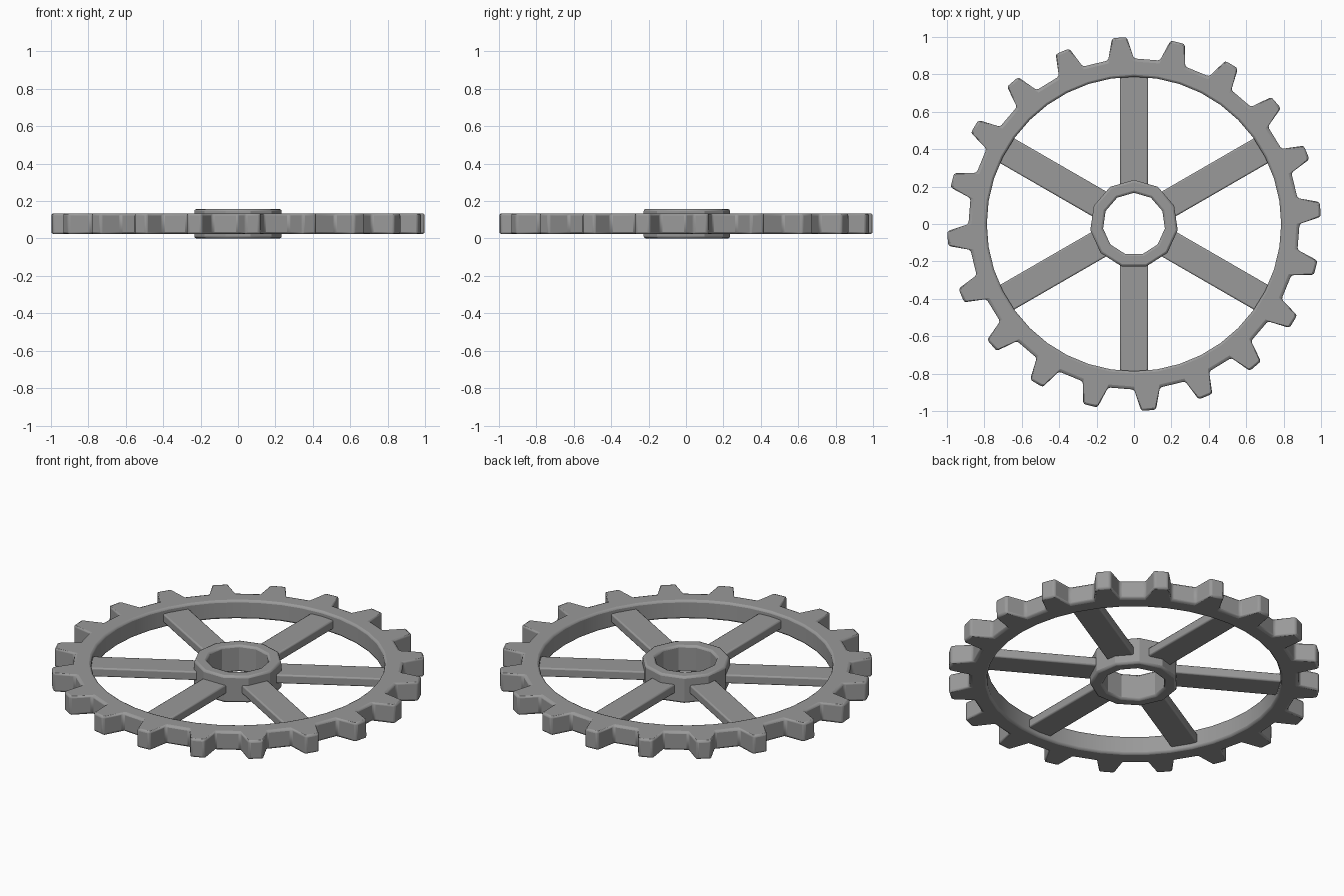
import bpy, bmesh
from math import radians, sin, cos, pi

default = bpy.data.objects.get("Cube")
if default:
    bpy.data.objects.remove(default, do_unlink=True)

# One grey metal for the whole wheel
metal = bpy.data.materials.new("grey_metal")
metal.use_nodes = True
GREY = (0.32, 0.32, 0.32, 1)
metal.diffuse_color = GREY
metal.node_tree.nodes["Principled BSDF"].inputs["Base Color"].default_value = GREY

TEETH = 20
ROOT, TIP, INNER = 0.885, 1.0, 0.787
MID_Z = 0.079


def polar(r, a):
    return (r * cos(a), r * sin(a), 0)


def finish(name, bm, bevel):
    """Turn a bmesh into a bevelled object."""
    bmesh.ops.recalc_face_normals(bm, faces=bm.faces)
    mesh = bpy.data.meshes.new(name)
    bm.to_mesh(mesh)
    bm.free()
    mesh.materials.append(metal)
    obj = bpy.data.objects.new(name, mesh)
    bpy.context.collection.objects.link(obj)
    mod = obj.modifiers.new("soft_edges", 'BEVEL')
    mod.width = bevel
    mod.segments = 2
    mod.limit_method = 'ANGLE'
    mod.angle_limit = radians(40)
    bpy.ops.object.select_all(action='DESELECT')
    obj.select_set(True)
    bpy.context.view_layer.objects.active = obj
    bpy.ops.object.shade_smooth_by_angle(angle=radians(25))
    return obj


def ring(name, sides, inner, outer, height, start, bevel, tip=None):
    """Flat ring; with a tip radius every second sector grows a tooth."""
    bm = bmesh.new()
    step = 2 * pi / sides
    ins = [bm.verts.new(polar(inner, start + i * step)) for i in range(sides)]
    outs = [bm.verts.new(polar(outer, start + i * step)) for i in range(sides)]
    for i in range(sides):
        j = (i + 1) % sides
        tooth = []
        if tip and i % 2 == 0:
            tooth = [bm.verts.new(polar(tip, start + (i + f) * step)) for f in (0.25, 0.75)]
        bm.faces.new([ins[i], outs[i]] + tooth + [outs[j], ins[j]])
    bmesh.ops.translate(bm, verts=bm.verts, vec=(0, 0, MID_Z - height / 2))
    extruded = bmesh.ops.extrude_face_region(bm, geom=bm.faces[:])["geom"]
    top = [v for v in extruded if isinstance(v, bmesh.types.BMVert)]
    bmesh.ops.translate(bm, verts=top, vec=(0, 0, height))
    return finish(name, bm, bevel)


# Toothed rim
ring("toothed_rim", TEETH * 2, INNER, ROOT, 0.11, 0, 0.012, tip=TIP)

# Hub collar with an eleven-sided bore
ring("hub", 11, 0.167, 0.236, 2 * MID_Z, pi / 2, 0.012)

# Six spokes from hub to rim
for n in range(6):
    bm = bmesh.new()
    bmesh.ops.create_cube(bm, size=1)
    bmesh.ops.scale(bm, verts=bm.verts, vec=(0.62, 0.152, 0.052))
    bmesh.ops.translate(bm, verts=bm.verts, vec=(0.51, 0, MID_Z))
    spoke = finish(f"spoke_{n + 1}", bm, 0.008)
    spoke.rotation_euler.z = radians(30 + 60 * n)
